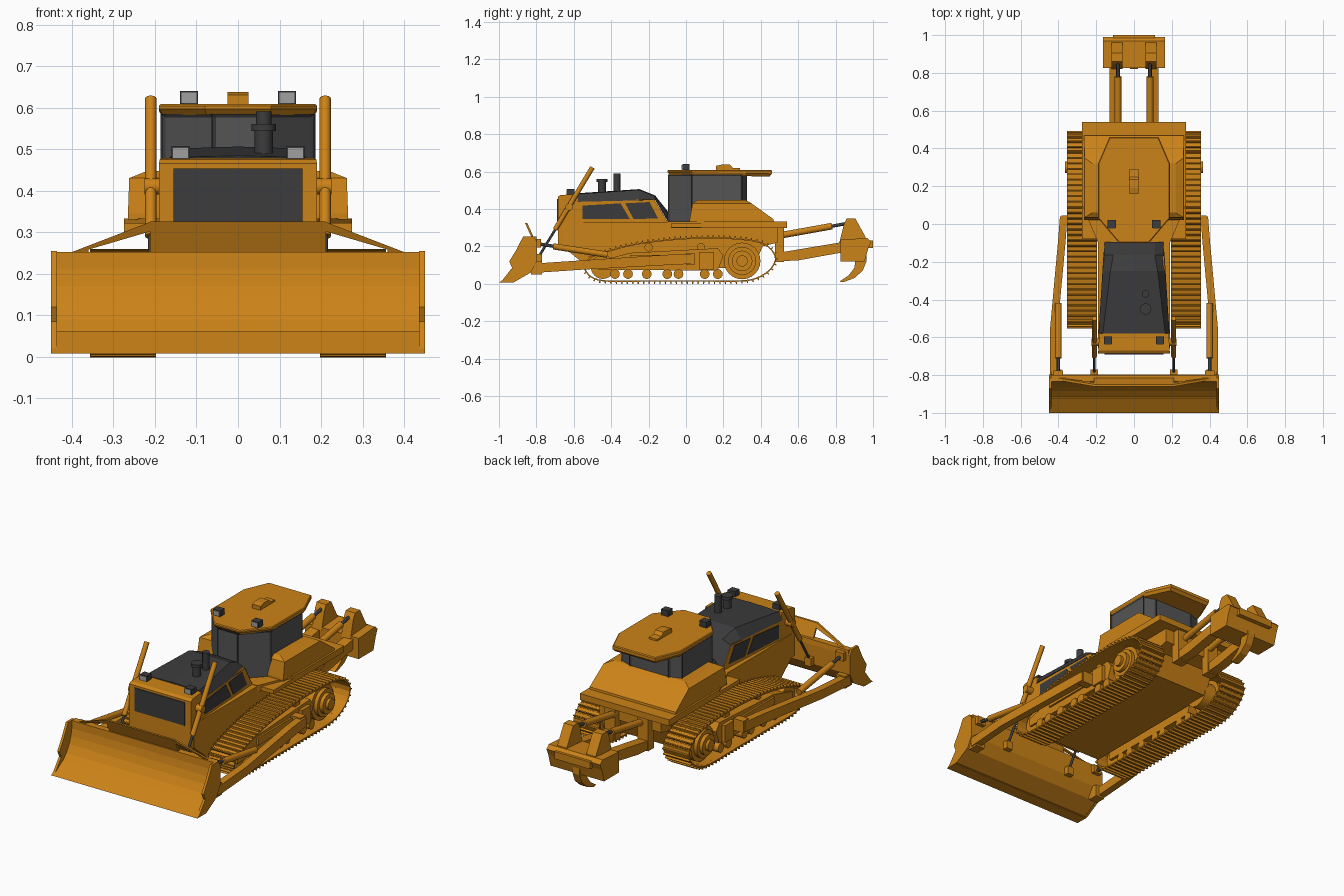
import bpy, bmesh, math
from mathutils import Vector


def material(name, rgb):
    m = bpy.data.materials.new(name)
    m.diffuse_color = (*rgb, 1)
    return m


ORANGE = material("orange_paint", (0.60, 0.225, 0.009))
DARK = material("dark_grey", (0.045, 0.045, 0.047))
GLASS = material("tinted_glass", (0.09, 0.09, 0.09))
LAMP = material("lamp_lens", (0.35, 0.35, 0.35))


def finish(name, bm, mat, mirror=False):
    bmesh.ops.recalc_face_normals(bm, faces=bm.faces)
    me = bpy.data.meshes.new(name)
    bm.to_mesh(me)
    bm.free()
    me.materials.append(mat)
    ob = bpy.data.objects.new(name, me)
    bpy.context.collection.objects.link(ob)
    if mirror:
        ob.modifiers.new("Mirror", 'MIRROR')
    return ob


def add_loft(bm, rings):
    vs = [[bm.verts.new(p) for p in r] for r in rings]
    n = len(vs[0])
    for a, b in zip(vs, vs[1:]):
        for i in range(n):
            bm.faces.new((a[i], a[(i + 1) % n], b[(i + 1) % n], b[i]))
    bm.faces.new(vs[0])
    bm.faces.new(vs[-1])


def loft(name, rings, mat=ORANGE, mirror=False):
    bm = bmesh.new()
    add_loft(bm, rings)
    return finish(name, bm, mat, mirror)


def prism(name, pts, x0, x1, mat=ORANGE, mirror=False, warp=None):
    """Side profile of (y, z) points extruded from x0 to x1."""
    rings = [[Vector((x, y, z)) for y, z in pts] for x in (x0, x1)]
    if warp:
        rings = [[warp(p) for p in r] for r in rings]
    return loft(name, rings, mat, mirror)


def box(name, lo, hi, mat=ORANGE, mirror=False):
    (a, b, c), (d, e, f) = lo, hi
    return prism(name, [(b, c), (e, c), (e, f), (b, f)], a, d, mat, mirror)


def rod(name, p, q, r, mat=ORANGE, mirror=False, n=14):
    p, q = Vector(p), Vector(q)
    rot = (q - p).to_track_quat('Z', 'Y')
    circ = [rot @ Vector((r * math.cos(t), r * math.sin(t), 0))
            for t in (2 * math.pi * i / n for i in range(n))]
    ob = loft(name, [[c + p for c in circ], [c + q for c in circ]], mat, mirror)
    for f in ob.data.polygons:
        f.use_smooth = len(f.vertices) == 4
    for e in ob.data.edges:
        a, b = e.vertices
        e.use_edge_sharp = (a < n) == (b < n)
    return ob


# Blade: concave moldboard, end plates, cutting edge and sloped spill guard
prism("blade_moldboard", [(-0.985, 0.010), (-0.925, 0.05), (-0.885, 0.09), (-0.86, 0.13), (-0.845, 0.17), (-0.837, 0.21),
      (-0.835, 0.252), (-0.80, 0.252), (-0.797, 0.225), (-0.797, 0.12), (-0.835, 0.06), (-0.92, 0.010)], -0.44, 0.44)
prism("blade_end_plate", [(-0.99, 0.008), (-0.93, 0.085), (-0.945, 0.12), (-0.905, 0.185), (-0.87, 0.254),
      (-0.815, 0.254), (-0.797, 0.225), (-0.797, 0.12), (-0.83, 0.06), (-0.92, 0.008)], 0.436, 0.45, mirror=True)
prism("cutting_edge", [(-1.0, 0.007), (-0.92, 0.060), (-0.91, 0.053), (-0.93, 0.007)], -0.45, 0.45)


def guard(name, pts, mirror=False):
    """Thin (x, z) plate leaning forward above the blade."""
    loft(name, [[(x, -0.815 - (z - 0.25) * 0.45 + d, z) for x, z in pts] for d in (0, -0.012)], mirror=mirror)


guard("spill_guard_centre", [(-0.212, 0.24), (0.212, 0.24), (0.212, 0.325), (-0.212, 0.325)])
guard("spill_guard_brace", [(0.21, 0.325), (0.21, 0.302), (0.36, 0.258), (0.36, 0.25), (0.405, 0.25)], True)

# Push arms, brace cylinders and lift cylinders
arm = [(0.425, -0.81, 0.058, 0.108), (0.425, -0.56, 0.075, 0.125), (0.383, -0.1, 0.10, 0.155), (0.372, 0.04, 0.107, 0.16)]
loft("push_arm", [[(x - 0.02, y, a), (x + 0.02, y, a), (x + 0.02, y, b), (x - 0.02, y, b)] for x, y, a, b in arm], mirror=True)
box("push_arm_trunnion", (0.31, 0.0, 0.10), (0.385, 0.045, 0.165), mirror=True)
box("track_frame_block", (0.30, 0.07, 0.075), (0.345, 0.15, 0.17), mirror=True)
box("push_arm_blade_mount", (0.385, -0.83, 0.05), (0.44, -0.77, 0.118), mirror=True)
rod("brace_cylinder", (0.40, -0.42, 0.155), (0.40, -0.71, 0.20), 0.017, mirror=True)
rod("brace_rod", (0.40, -0.70, 0.199), (0.40, -0.81, 0.217), 0.009, DARK, True)
box("brace_blade_lug", (0.375, -0.81, 0.195), (0.425, -0.775, 0.24), mirror=True)
rod("lift_cylinder", (0.21, -0.50, 0.622), (0.21, -0.70, 0.29), 0.0135, mirror=True)
rod("lift_rod", (0.21, -0.69, 0.305), (0.21, -0.79, 0.14), 0.007, DARK, True)
rod("lift_trunnion", (0.17, -0.625, 0.41), (0.225, -0.625, 0.41), 0.02, mirror=True)
box("lift_blade_lug", (0.19, -0.82, 0.115), (0.23, -0.77, 0.16), mirror=True)

# Hull and deck
prism("hull", [(-0.66, 0.33), (-0.66, 0.20), (-0.52, 0.085), (0.36, 0.085), (0.41, 0.20), (0.49, 0.22), (0.49, 0.33)],
      -0.19, 0.19)
deck = [(-0.275, 0.54), (0.275, 0.54), (0.275, 0.10), (0.19, -0.1), (-0.19, -0.1), (-0.275, 0.10)]
loft("rear_deck", [[(x, y, z) for x, y in deck] for z in (0.298, 0.333)])
box("deck_side_step", (0.19, -0.08, 0.30), (0.275, 0.12, 0.322), mirror=True)


# Hood narrowing towards the cab, with dark cover, side panels and grille
def taper(v):
    return Vector((v.x * (1 - 0.18 * (v.y + 0.685) / 0.585), v.y, v.z))


prism("hood_body", [(-0.685, 0.20), (-0.685, 0.465), (-0.67, 0.475), (-0.58, 0.478), (-0.575, 0.44), (-0.17, 0.452),
      (-0.10, 0.335), (-0.10, 0.20)], -0.19, 0.19, warp=taper)
cover = [(-0.58, 0.188, 0.438, 0.165, 0.480), (-0.25, 0.167, 0.446, 0.125, 0.502),
         (-0.165, 0.160, 0.448, 0.11, 0.468), (-0.095, 0.155, 0.33, 0.11, 0.38)]
loft("hood_cover", [[(-w, y, a), (w, y, a), (t, y, b), (0, y, b + 0.004), (-t, y, b)] for y, w, a, t, b in cover], DARK)
prism("hood_side_panel_front", [(-0.553, 0.418), (-0.35, 0.43), (-0.30, 0.345), (-0.553, 0.345)],
      -0.193, 0.193, DARK, warp=taper)
prism("hood_side_panel_rear", [(-0.325, 0.43), (-0.195, 0.437), (-0.15, 0.35), (-0.28, 0.345)],
      -0.193, 0.193, DARK, warp=taper)
box("radiator_grille", (-0.155, -0.69, 0.325), (0.155, -0.67, 0.453), DARK)
rod("muffler", (0.062, -0.45, 0.48), (0.062, -0.45, 0.545), 0.022, DARK)
rod("muffler_cap", (0.062, -0.45, 0.543), (0.062, -0.45, 0.56), 0.03, DARK)
rod("exhaust_pipe", (0.062, -0.37, 0.48), (0.062, -0.37, 0.59), 0.019, DARK)

# Cab with inset windows, roof and beacon
plan = [(0.062, -0.095), (0.183, 0.03), (0.187, 0.30), (0.12, 0.325)]
plan += [(-x, y) for x, y in reversed(plan)]
bm = bmesh.new()
add_loft(bm, [[(x, y, z) for x, y in plan] for z in (0.33, 0.585)])
bmesh.ops.recalc_face_normals(bm, faces=bm.faces)
panes = [f for f in bm.faces if len(f.verts) == 4]
bmesh.ops.inset_individual(bm, faces=panes, thickness=0.012, depth=-0.004)
for f in panes:
    f.material_index = 1
finish("cab", bm, DARK).data.materials.append(GLASS)
roof = [(0.08, -0.10), (0.19, 0.03), (0.19, 0.32), (0.13, 0.46)]
roof += [(-x, y) for x, y in reversed(roof)]
loft("cab_roof", [[(x * s, 0.18 + (y - 0.18) * s, z - d * max(0, y)) for x, y in roof]
     for s, z, d in ((0.95, 0.582, 0.02), (1.0, 0.597, 0.02), (1.0, 0.604, 0), (0.98, 0.608, 0))])
prism("roof_beacon", [(0.16, 0.605), (0.16, 0.63), (0.19, 0.637), (0.235, 0.637), (0.25, 0.62), (0.29, 0.618), (0.29, 0.605)], -0.025, 0.025)
tank = [(0.33, 0.265, 0.02, 0.47), (0.345, 0.265, 0.02, 0.468), (0.43, 0.262, 0.035, 0.35), (0.447, 0.22, 0.06, 0.32)]
loft("rear_tank", [[(-w, a, z), (w, a, z), (w, b, z), (-w, b, z)] for z, w, a, b in tank])

# Work lights on roof and hood
for part, x, y, z in (("roof", 0.118, -0.02, 0.607), ("hood", 0.138, -0.635, 0.474)):
    box(part + "_light", (x - 0.022, y, z), (x + 0.022, y + 0.04, z + 0.033), DARK, True)
    box(part + "_light_lens", (x - 0.018, y - 0.003, z + 0.004), (x + 0.018, y + 0.005, z + 0.029), LAMP, True)

# Track path: closed smooth curve through a few side-view points, resampled evenly
ctrl = [(-0.54, 0.085), (-0.515, 0.135), (-0.44, 0.167), (-0.25, 0.215), (0.02, 0.243), (0.26, 0.241), (0.41, 0.215),
        (0.476, 0.15), (0.458, 0.085), (0.39, 0.035), (0.30, 0.015), (0.1, 0.014), (-0.2, 0.014), (-0.42, 0.014), (-0.505, 0.036)]
N = len(ctrl)
path = []
for i in range(N):
    p0, p1, p2, p3 = (Vector(ctrl[(i + k - 1) % N]) for k in range(4))
    for s in range(20):
        t = s / 20
        path.append(0.5 * (2 * p1 + (p2 - p0) * t + (2 * p0 - 5 * p1 + 4 * p2 - p3) * t * t
                           + (3 * p1 - p0 - 3 * p2 + p3) * t ** 3))
dist = [0]
for i in range(len(path)):
    dist.append(dist[-1] + (path[(i + 1) % len(path)] - path[i]).length)
SHOES = 76
pitch = dist[-1] / SHOES
bm = bmesh.new()
j = 0
shoe = [(-0.5, -0.004), (0.5, -0.004), (0.5, 0.003), (0.32, 0.003), (0.27, 0.014), (0.08, 0.014), (0.03, 0.003), (-0.5, 0.003)]
for k in range(SHOES):
    while dist[j + 1] < k * pitch:
        j += 1
    a, b = path[j], path[(j + 1) % len(path)]
    c = a.lerp(b, (k * pitch - dist[j]) / (dist[j + 1] - dist[j]))
    t = (b - a).normalized()
    n = Vector((-t.y, t.x))
    sec = [c + t * (u * pitch) + n * v for u, v in shoe]
    add_loft(bm, [[(x, p.x, p.y) for p in sec] for x in (0.197, 0.356)])
finish("track_shoes", bm, ORANGE, True)

# Undercarriage: frame, rollers, idler and sprocket
prism("track_frame", [(-0.47, 0.075), (-0.47, 0.12), (-0.30, 0.165), (0.17, 0.19), (0.20, 0.15), (0.17, 0.07)],
      0.225, 0.325, mirror=True)
box("track_frame_cover", (0.32, -0.30, 0.115), (0.335, 0.02, 0.155), mirror=True)
for i, y in enumerate((-0.38, -0.31, -0.21, -0.10, -0.04, 0.10, 0.17)):
    rod(f"track_roller_{i + 1}", (0.225, y, 0.052), (0.335, y, 0.052), 0.026, mirror=True)
for i, y in enumerate((-0.2, 0.08)):
    rod(f"carrier_roller_{i + 1}", (0.24, y, 0.195), (0.31, y, 0.195), 0.022, mirror=True)
rod("front_idler", (0.24, -0.445, 0.09), (0.315, -0.445, 0.09), 0.064, mirror=True, n=24)
for part, r, x0, x1 in (("sprocket", 0.098, 0.25, 0.31), ("sprocket_rim", 0.075, 0.18, 0.33),
                        ("sprocket_drum", 0.055, 0.2, 0.35), ("sprocket_hub", 0.03, 0.2, 0.365)):
    rod(part, (x0, 0.30, 0.122), (x1, 0.30, 0.122), r, mirror=True, n=24)

# Ripper: mounts, arms, cylinders, beam and curved shank
box("ripper_mount", (0.07, 0.475, 0.115), (0.135, 0.525, 0.30), mirror=True)
prism("ripper_arm", [(0.49, 0.12), (0.49, 0.165), (0.85, 0.225), (0.85, 0.17), (0.60, 0.125)], 0.075, 0.13, mirror=True)
rod("ripper_cylinder", (0.085, 0.50, 0.258), (0.085, 0.78, 0.308), 0.018, mirror=True)
rod("ripper_rod", (0.085, 0.77, 0.306), (0.085, 0.88, 0.326), 0.009, DARK, True)
prism("ripper_upright", [(0.82, 0.22), (0.845, 0.32), (0.86, 0.35), (0.905, 0.35), (0.96, 0.25), (0.96, 0.22)],
      0.06, 0.118, mirror=True)
prism("ripper_beam", [(0.825, 0.12), (0.825, 0.235), (0.97, 0.245), (0.99, 0.225), (0.975, 0.19), (0.955, 0.12)], -0.165, 0.165)
box("ripper_rear_block", (-0.11, 0.95, 0.19), (0.11, 1.0, 0.23))
prism("ripper_shank", [(0.89, 0.20), (0.965, 0.20), (0.965, 0.12), (0.945, 0.07), (0.90, 0.03), (0.84, 0.008), (0.82, 0.012),
      (0.87, 0.045), (0.90, 0.085), (0.905, 0.12)], -0.022, 0.022)
